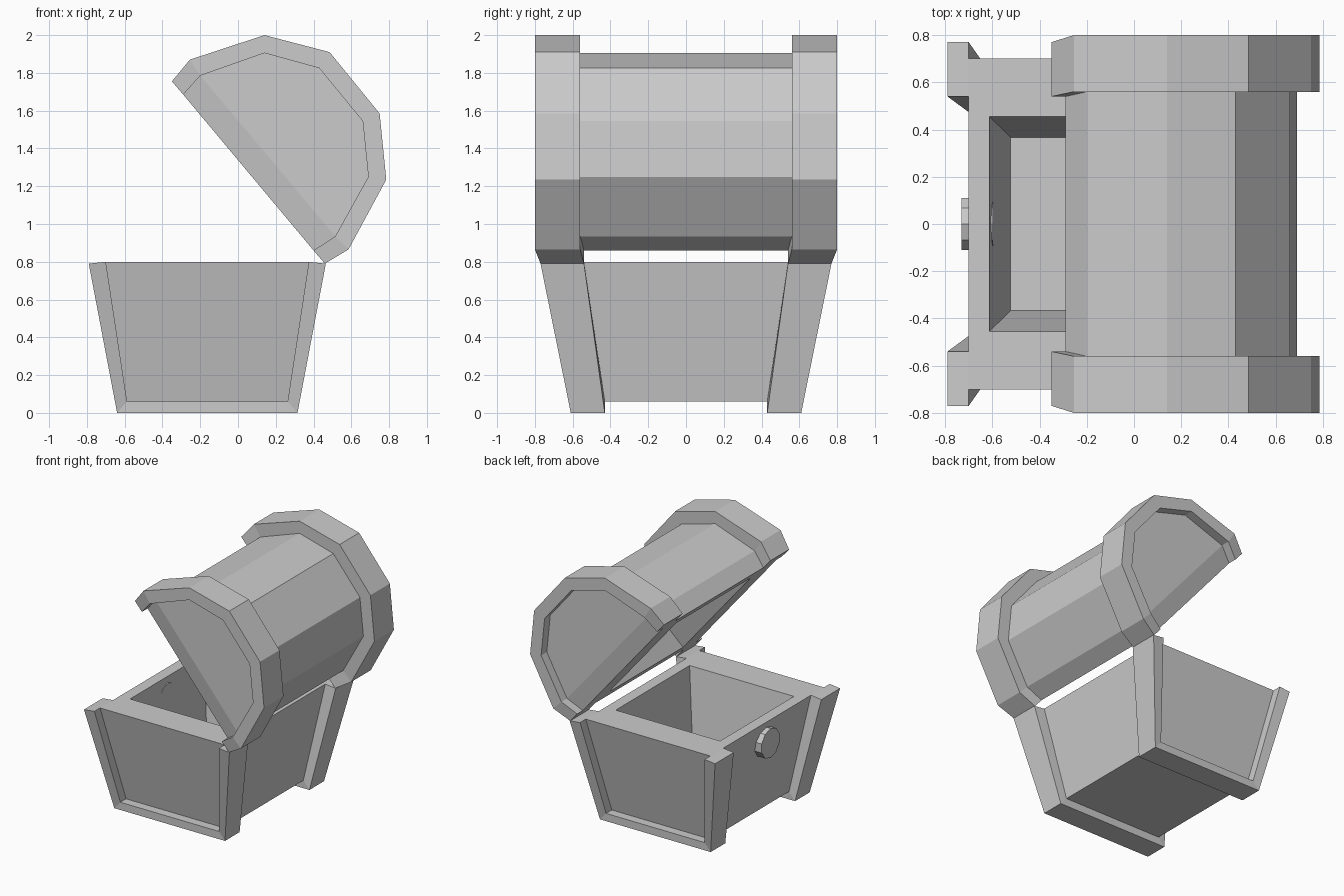
import bpy, bmesh, math
from mathutils import Vector

if "Cube" in bpy.data.objects:
    bpy.data.objects.remove(bpy.data.objects["Cube"])

CX = -0.1625  # centre of the box in x


def finish(name, verts, faces, mirror=False):
    me = bpy.data.meshes.new(name)
    me.from_pydata([tuple(v) for v in verts], [], faces)
    bm = bmesh.new()
    bm.from_mesh(me)
    bmesh.ops.recalc_face_normals(bm, faces=bm.faces)
    bm.to_mesh(me)
    bm.free()
    ob = bpy.data.objects.new(name, me)
    bpy.context.collection.objects.link(ob)
    if mirror:
        ob.modifiers.new("Mirror", 'MIRROR').use_axis = (False, True, False)
    return ob


def band(name, outer, inner, y_in, y_out):
    """Open band between two xz outlines, mirrored to both ends in y."""
    n = len(outer)
    verts = []
    for i in range(n):
        (ox, oz), (ix, iz) = outer[i], inner[i]
        verts += [(ox, y_in[i], oz), (ox, y_out[i], oz),
                  (ix, y_out[i], iz), (ix, y_in[i], iz)]
    faces = [(0, 1, 2, 3), tuple(4 * n - 4 + k for k in range(4))]
    for i in range(n - 1):
        for k in range(4):
            j = (k + 1) % 4
            faces.append((4*i + k, 4*i + j, 4*i + 4 + j, 4*i + 4 + k))
    return finish(name, verts, faces, True)


def rect(hx, hy, z):
    return [(CX + sx * hx, sy * hy, z) for sx, sy in ((-1, -1), (1, -1), (1, 1), (-1, 1))]


# Hollow tapered box
loops = [rect(0.425, 0.54, 0.06), rect(0.5375, 0.70, 0.80),
         rect(0.45, 0.455, 0.80), rect(0.36, 0.367, 0.16)]
faces = [(0, 1, 2, 3), (12, 13, 14, 15)]
for a in range(3):
    for k in range(4):
        j = (k + 1) % 4
        faces.append((4*a + k, 4*a + j, 4*a + 4 + j, 4*a + 4 + k))
finish("chest_box", sum(loops, []), faces)

# U-shaped corner frames at both ends of the box
band("box_end_frames",
     [(CX - 0.6275, 0.79), (CX - 0.4775, 0), (CX + 0.4775, 0), (CX + 0.6275, 0.79)],
     [(CX - 0.5375, 0.80), (CX - 0.425, 0.06), (CX + 0.425, 0.06), (CX + 0.5375, 0.80)],
     [0.54, 0.43, 0.43, 0.54], [0.77, 0.61, 0.61, 0.77])

# Lid outlines in the open position
lid_out = [(-0.35, 1.755), (-0.255, 1.87), (0.14, 2.0), (0.485, 1.91),
           (0.75, 1.585), (0.785, 1.235), (0.585, 0.865), (0.46, 0.79)]
lid_in = [(-0.29, 1.685), (-0.20, 1.785), (0.14, 1.905), (0.43, 1.825),
          (0.66, 1.545), (0.69, 1.25), (0.515, 0.935), (0.40, 0.86)]

# Raised bands at both ends of the lid
band("lid_end_bands", lid_out, lid_in,
     [0.54] + [0.56] * 6 + [0.54], [0.77] + [0.80] * 6 + [0.77])

# Faceted lid barrel with a hollow underside
ys = [0.70] + [0.73] * 6 + [0.70]
verts = [Vector((x, s * y, z)) for s in (-1, 1) for (x, z), y in zip(lid_in, ys)]
faces = [(i, i + 1, i + 9, i + 8) for i in range(7)]
for o in (0, 8):
    faces += [(o, o + 1, o + 6, o + 7), tuple(o + k for k in range(1, 7))]
mid = (verts[0] + verts[15]) / 2
u = (verts[7] - verts[0]).normalized()
n = Vector((-u.z, 0, u.x))
for hu, hy, d in ((0.45, 0.455, 0), (0.36, 0.367, 0.28)):
    verts += [mid + u * su * hu + Vector((0, sy * hy, 0)) + n * d
              for su, sy in ((-1, -1), (1, -1), (1, 1), (-1, 1))]
rings = [(0, 7, 15, 8), (16, 17, 18, 19), (20, 21, 22, 23)]
for a, b in zip(rings, rings[1:]):
    faces += [(a[k], a[(k + 1) % 4], b[(k + 1) % 4], b[k]) for k in range(4)]
faces.append(rings[2])
finish("lid_barrel", verts, faces)

# Ten-sided lock disc through the opening side wall
R, N, LZ = 0.115, 10, 0.64
verts = [(x, R * math.sin(2 * math.pi * i / N), LZ + R * math.cos(2 * math.pi * i / N))
         for x in (-0.73, -0.598) for i in range(N)]
faces = [tuple(range(N)), tuple(range(N, 2 * N))]
faces += [(i, (i + 1) % N, N + (i + 1) % N, N + i) for i in range(N)]
finish("lock_disc", verts, faces)
